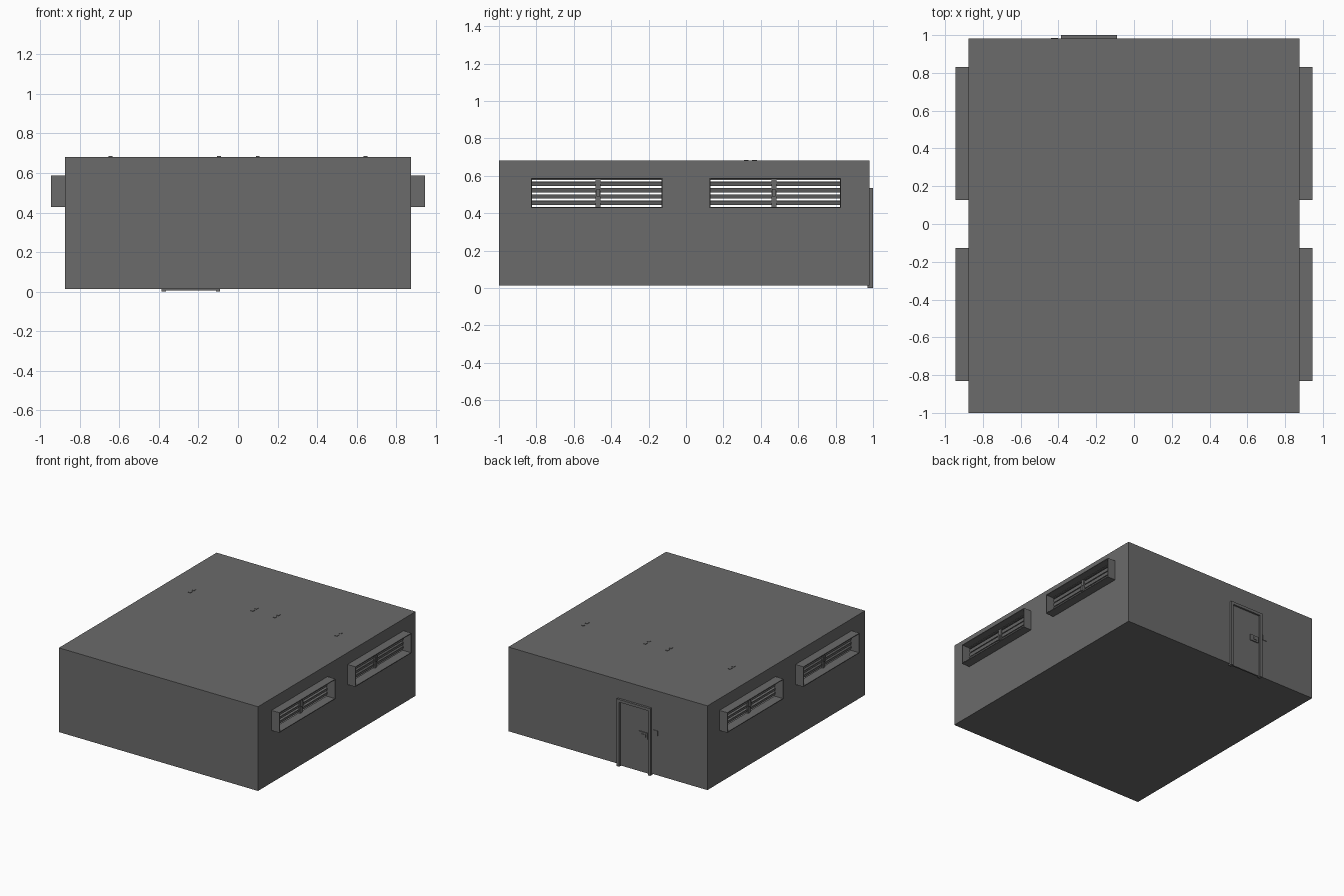
import bpy, bmesh
from mathutils import Matrix, Vector

if "Cube" in bpy.data.objects:
    bpy.data.objects.remove(bpy.data.objects["Cube"])

X, Y0, Y1, Z0, Z1 = 0.876, -1.0, 0.982, 0.012, 0.682

# Dark grey paint shared by all parts
GREY = bpy.data.materials.new("dark_grey")
GREY.diffuse_color = (0.145, 0.145, 0.145, 1.0)
GREY.use_nodes = True
GREY.node_tree.nodes["Principled BSDF"].inputs["Base Color"].default_value = GREY.diffuse_color


def finish(name, bm, mirror=(False, False)):
    bmesh.ops.remove_doubles(bm, verts=bm.verts, dist=1e-5)
    me = bpy.data.meshes.new(name)
    bm.to_mesh(me)
    bm.free()
    me.materials.append(GREY)
    ob = bpy.data.objects.new(name, me)
    bpy.context.collection.objects.link(ob)
    if any(mirror):
        m = ob.modifiers.new("Mirror", 'MIRROR')
        m.use_axis = (mirror[0], mirror[1], False)
        m.use_mirror_merge = False
    return ob


def add_box(bm, x0, x1, y0, y1, z0, z1, tilt=0.0):
    c = Vector(((x0 + x1) / 2, (y0 + y1) / 2, (z0 + z1) / 2))
    mat = (Matrix.Translation(c) @ Matrix.Rotation(tilt, 4, 'Y')
           @ Matrix.Diagonal((x1 - x0, y1 - y0, z1 - z0, 1)))
    bmesh.ops.create_cube(bm, size=1, matrix=mat)


def boxes(name, items, mirror=(False, False)):
    bm = bmesh.new()
    for it in items:
        add_box(bm, *it)
    return finish(name, bm, mirror)


def panel(bm, us, vs, point, holes, flip=False):
    """Thin wall made of a grid of faces, leaving out the hole cells."""
    for i in range(len(us) - 1):
        for j in range(len(vs) - 1):
            if (i, j) in holes:
                continue
            q = [(us[i], vs[j]), (us[i + 1], vs[j]),
                 (us[i + 1], vs[j + 1]), (us[i], vs[j + 1])]
            if flip:
                q.reverse()
            bm.faces.new([bm.verts.new(point(u, v)) for u, v in q])


# Window and door limits
WY0, WY1, WZ0, WZ1 = 0.126, 0.83, 0.428, 0.588
DX0, DX1, DZ = -0.386, -0.09, 0.535
T = 0.006
F = 0.022

# Room shell: thin walls with window openings and a doorway
bm = bmesh.new()
ys = [Y0, -WY1 + T, -WY0 - T, WY0 + T, WY1 - T, Y1]
zs = [Z0, WZ0 + T, WZ1 - T, Z1]
for s in (1, -1):
    panel(bm, ys, zs, lambda u, v: (s * X, u, v), {(1, 1), (3, 1)}, s < 0)
panel(bm, [-X, DX0 + F, DX1 - F, X], [Z0, DZ - F, Z1],
      lambda u, v: (u, Y1, v), {(1, 0)}, True)
panel(bm, [-X, X], [Z0, Z1], lambda u, v: (u, Y0, v), set())
panel(bm, [-X, X], [Y0, Y1], lambda u, v: (u, v, Z1), set())
panel(bm, [-X, X], [Y0, Y1], lambda u, v: (u, v, Z0), set(), True)
finish("room_shell", bm)

# Projecting window surrounds, mirrored to all four windows
XO = 0.945
boxes("window_surround", [
    (X - 0.005, XO, WY0, WY1, WZ1 - T, WZ1),
    (X - 0.005, XO, WY0, WY1, WZ0, WZ0 + T),
    (X - 0.005, XO, WY0, WY0 + T, WZ0, WZ1),
    (X - 0.005, XO, WY1 - T, WY1, WZ0, WZ1)], (True, True))

# Mullion with a small latch, and rails, in each window
mid = (WY0 + WY1) / 2 - 0.008
zm = (WZ0 + WZ1) / 2
boxes("window_mullion", [
    (X - 0.006, X + 0.01, mid - 0.013, mid + 0.013, WZ0 + T, WZ1 - T),
    (X + 0.01, X + 0.022, mid - 0.009, mid + 0.009, zm - 0.02, zm + 0.02),
    (X - 0.006, X + 0.01, WY0 + T, WY1 - T, 0.5785, WZ1 - T)], (True, True))

# Horizontal slats
slats = []
for k in range(4):
    z = 0.5565 - k * 0.0337
    slats.append((X - 0.002, X + 0.002, WY0 + T, WY1 - T,
                  z - 0.0115, z + 0.0115, 0.3))
boxes("window_slats", slats, (True, True))

# Door frame, leaf and handle
boxes("door_frame", [
    (DX0, DX0 + F, 0.97, 1.0, 0.0, DZ),
    (DX1 - F, DX1, 0.97, 1.0, 0.0, DZ),
    (DX0 + F, DX1 - F, 0.97, 1.0, DZ - F, DZ)])
boxes("door_leaf", [(DX0 + F, DX1 - F, 0.974, 0.986, 0.006, DZ - F)])
hx = -0.318
boxes("door_handle", [
    (hx - 0.038, hx + 0.038, 0.966, 0.994, 0.28, 0.328),
    (hx - 0.026, hx + 0.01, 0.962, 0.998, 0.294, 0.314)])

# Light switch beside the door, showing through the wall
boxes("light_switch", [(-0.44, -0.402, 0.968, 0.986, 0.328, 0.366)])

# Ceiling lights: paired mounts pass through the roof
mounts, tubes = [], []
for a, b in ((-0.645, -0.095), (0.1, 0.645)):
    for y in (0.322, 0.367):
        for x in (a, b):
            mounts.append((x - 0.01, x + 0.01, y - 0.013, y + 0.013,
                           0.655, 0.685))
        tubes.append((a, b, y - 0.008, y + 0.008, 0.66, 0.676))
boxes("light_mounts", mounts)
boxes("light_tubes", tubes)
